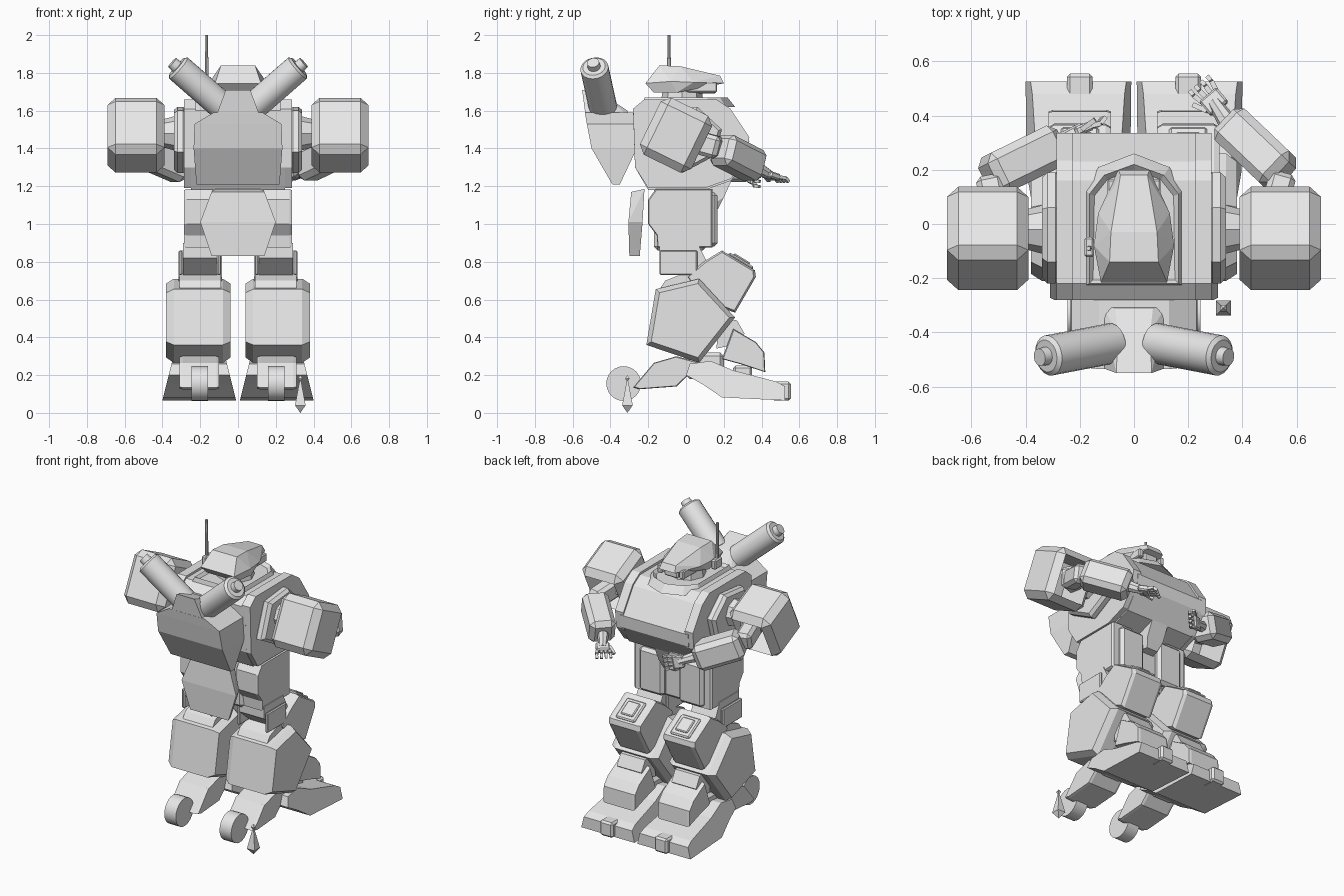
import bpy, bmesh, math
from mathutils import Vector, Matrix, Quaternion

if "Cube" in bpy.data.objects:
    bpy.data.objects.remove(bpy.data.objects["Cube"], do_unlink=True)

GREY = (0.8, 0.8, 0.8, 1)
armour = bpy.data.materials.new("grey_armour")
armour.diffuse_color = GREY
armour.use_nodes = True
armour.node_tree.nodes["Principled BSDF"].inputs["Base Color"].default_value = GREY


def finish(name, bm, smooth=False):
    bmesh.ops.recalc_face_normals(bm, faces=bm.faces[:])
    mesh = bpy.data.meshes.new(name)
    bm.to_mesh(mesh)
    bm.free()
    mesh.materials.append(armour)
    obj = bpy.data.objects.new(name, mesh)
    bpy.context.collection.objects.link(obj)
    if smooth:
        bpy.ops.object.select_all(action='DESELECT')
        obj.select_set(True)
        bpy.context.view_layer.objects.active = obj
        bpy.ops.object.shade_smooth_by_angle()


def box(name, centre, size, rot=Quaternion(), chamfer=0.0, cavity=0.0):
    """Chamfered block; cavity hollows it from its local +y face."""
    bm = bmesh.new()
    bmesh.ops.create_cube(bm, size=1, matrix=Matrix.Diagonal((*size, 1)))
    if chamfer:
        bmesh.ops.bevel(bm, geom=bm.edges[:], offset=chamfer, segments=1, affect='EDGES')
    if cavity:
        bm.normal_update()
        front = max(bm.faces, key=lambda f: f.normal.y)
        bmesh.ops.inset_region(bm, faces=[front], thickness=0.015, depth=-cavity)
    bm.transform(Matrix.Translation(centre) @ rot.to_matrix().to_4x4())
    finish(name, bm)


def beam(name, a, b, width, height, chamfer=0.0):
    a, b = Vector(a), Vector(b)
    box(name, (a + b) / 2, (width, (b - a).length, height),
        (b - a).to_track_quat('Y', 'Z'), chamfer)


def rod(name, a, b, r1, r2=None, sides=20, smooth=True):
    a, b = Vector(a), Vector(b)
    bm = bmesh.new()
    turn = (b - a).to_track_quat('Z', 'Y').to_matrix().to_4x4()
    bmesh.ops.create_cone(bm, cap_ends=True, segments=sides, radius1=r1,
                          radius2=r1 if r2 is None else r2, depth=(b - a).length,
                          matrix=Matrix.Translation((a + b) / 2) @ turn)
    finish(name, bm, smooth)


def hull(name, points, top_inset=0.0):
    bm = bmesh.new()
    for p in points:
        bm.verts.new(p)
    bmesh.ops.convex_hull(bm, input=bm.verts[:])
    bmesh.ops.dissolve_limit(bm, angle_limit=0.02, verts=bm.verts[:], edges=bm.edges[:])
    if top_inset:
        bm.normal_update()
        top = max(bm.faces, key=lambda f: f.calc_center_median().z)
        bmesh.ops.inset_region(bm, faces=[top], thickness=top_inset, depth=-top_inset)
    finish(name, bm)


def loft(name, rings):
    """Skin closed rings of equal length and cap both ends."""
    bm = bmesh.new()
    rows = [[bm.verts.new(p) for p in ring] for ring in rings]
    n = len(rows[0])
    for lo, hi in zip(rows, rows[1:]):
        for i in range(n):
            j = (i + 1) % n
            bm.faces.new((lo[i], lo[j], hi[j], hi[i]))
    bm.faces.new(rows[0])
    bm.faces.new(rows[-1])
    finish(name, bm)


def prism(name, profile, cx, half, chamfer=0.0, shrink=1.0):
    """Side profile (y, z) spread along x; half is a width or a function of z."""
    width = half if callable(half) else (lambda z: half)
    my = sum(p[0] for p in profile) / len(profile)
    mz = sum(p[1] for p in profile) / len(profile)
    steps = [(-1, 0, shrink), (-1, chamfer, 1), (1, chamfer, 1), (1, 0, shrink)]
    if not chamfer:
        steps = [steps[0], steps[-1]]
    loft(name, [[(cx + s * (width(z) - inset), my + (y - my) * k, mz + (z - mz) * k)
                 for y, z in profile] for s, inset, k in steps])


def both(points):
    return [(s * x, y, z) for x, y, z in points for s in (-1, 1)]


# Torso
prism("torso", [(-.27, 1.3), (-.28, 1.6), (-.22, 1.645), (.16, 1.645), (.23, 1.6), (.335, 1.44),
                (.33, 1.36), (.24, 1.23), (.1, 1.18), (-.2, 1.18)], 0, .25)
hull("collar", both([(.185, -.23, 1.62), (.185, .13, 1.62), (.13, .21, 1.62), (0, .26, 1.62),
                     (.165, -.22, 1.67), (.165, .11, 1.67), (.11, .18, 1.67), (0, .22, 1.67)]),
     top_inset=0.02)
hull("abdomen", both([(.06, .12, 1.3), (.06, .25, 1.25), (.06, .2, 1.14), (.04, .17, 1.08),
                      (.06, .1, 1.08)]))
box("waist", (0, -.03, 1.04), (.3, .28, .36), chamfer=.02)

# Backpack with a raised central ridge
loft("backpack", [[(-w, back, z), (w, back, z), (w, front, z), (-w, front, z)]
                  for z, w, back, front in ((1.21, .22, -.39, -.35), (1.4, .235, -.5, -.26),
                                            (1.53, .23, -.525, -.26), (1.59, .13, -.535, -.26))])
hull("backpack_ridge", both([(.065, -.55, 1.71), (.06, -.4, 1.66), (.07, -.31, 1.6),
                             (.12, -.53, 1.56), (.12, -.3, 1.56)]))

# Back skirt, a tilted hexagonal plate
hull("back_skirt", both([(.14, -.29, 1.17), (.2, -.305, 1.01), (.14, -.3, .83),
                         (.12, -.22, 1.185), (.17, -.23, 1.01), (.12, -.245, .83)]))

# Head
hull("head", both([(.09, -.14, 1.84), (.085, -.03, 1.835), (.05, .18, 1.785), (.148, -.08, 1.755),
                   (.132, .04, 1.75), (.122, -.215, 1.745), (.11, -.17, 1.695), (.058, .2, 1.745),
                   (.09, .08, 1.725), (.13, -.05, 1.695)]))
rod("neck", (0, -.02, 1.6), (0, -.02, 1.73), .12, .1, sides=8, smooth=False)
box("face_sensor", (0, .1, 1.72), (.1, .12, .06), chamfer=.008)
for s in (-1, 1):
    box("cheek", (s * .08, .06, 1.725), (.035, .21, .055), chamfer=.006)
box("antenna_base", (-.165, -.085, 1.735), (.035, .075, .065), chamfer=.008)
rod("antenna", (-.165, -.09, 1.72), (-.168, -.09, 2), .011, .008, sides=8)

for s, side in ((-1, "right_"), (1, "left_")):
    def at(x, y, z):
        return Vector((s * x, y, z))

    # Shoulder straps and side armour
    prism(side + "torso_strap", [(-.27, 1.3), (-.28, 1.61), (-.22, 1.66), (.16, 1.66), (.235, 1.61),
                                 (.335, 1.46), (.325, 1.35), (.24, 1.24), (.1, 1.19), (-.2, 1.19)],
          s * .255, .03)
    prism(side + "side_armour", [(-.22, 1.38), (-.14, 1.6), (.06, 1.62), (.19, 1.5), (.15, 1.36),
                                 (-.02, 1.27)], s * .305, .035, .02, .9)
    rod(side + "shoulder_joint", at(.3, -.02, 1.48), at(.45, -.02, 1.48), .1, .06, 8, smooth=False)

    # Launch tubes on the back
    tip, root = at(.315, -.485, 1.825), at(.08, -.44, 1.62)
    out = (tip - root).normalized()
    rod(side + "launcher_tube", root, tip, .075)
    rod(side + "launcher_collar", tip, tip + out * .012, .075, .06)
    rod(side + "launcher_cap", tip, tip + out * .045, .035, .032)

    # Hollow shoulder pad, open towards the forearm
    box(side + "shoulder_pad", at(.54, -.053, 1.47), (.3, .302, .335),
        Quaternion((1, 0, 0), math.radians(-26)), .042, cavity=.22)

    # Arm and hand; each arm has its own pose
    if s > 0:
        elbow, wrist, palm, reach, roll = ((.55, .18, 1.4), (.345, .375, 1.3), (.295, .45, 1.255),
                                           (-.05, .06, -.02), 0)
    else:
        elbow, wrist, palm, reach, roll = ((-.535, .17, 1.4), (-.28, .295, 1.29), (-.19, .35, 1.255),
                                           (-.075, .03, 0), math.pi / 2)
        reach = (.075, .03, -.015)
    wrist, palm, reach = Vector(wrist), Vector(palm), Vector(reach)
    beam(side + "upper_arm", at(.42, -.03, 1.48), at(.54, .04, 1.45), .12, .13, .02)
    beam(side + "elbow", at(.5, 0, 1.45), elbow, .1, .12, .02)
    beam(side + "forearm", elbow, wrist, .16, .17, .03)
    rod(side + "wrist", wrist, palm, .035, .025, 8)
    turn = reach.to_track_quat('Y', 'Z') @ Quaternion((0, 1, 0), roll)
    box(side + "palm", palm, (.085, .07, .035), turn, .008)
    for i in range(4):
        base = palm + turn @ Vector(((i - 1.5) * .023, .03, 0))
        knuckle = base + turn @ Vector(((i - 1.5) * .005, .035, .006))
        beam(side + "finger", base, knuckle, .018, .018)
        beam(side + "fingertip", knuckle, knuckle + turn @ Vector((0, .025, -.016)), .016, .016)
    beam(side + "thumb", palm + turn @ Vector((-.04, -.01, 0)),
         palm + turn @ Vector((-.065, .045, -.015)), .018, .018)

    # Hip skirts
    prism(side + "hip_skirt", [(-.2, 1.0), (-.2, 1.13), (-.16, 1.185), (.14, 1.185), (.14, .875),
                               (-.15, .875), (-.155, .94)], s * .205, .08, .012, .96)
    box(side + "front_skirt", at(.145, .14, 1.025), (.18, .055, .29), chamfer=.02)

    # Thigh and knee
    prism(side + "thigh", [(-.14, .82), (-.14, .9), (.06, .9), (.15, .72), (.06, .62), (.0, .7)],
          s * .2, .09)
    for x in (.1, .305):
        box(side + "thigh_bracket", at(x, -.04, .795), (.02, .2, .13), chamfer=.006)
    prism(side + "knee", [(.0, .72), (.1, .805), (.19, .86), (.365, .755), (.37, .72), (.26, .53),
                          (.08, .6)], s * .2, .115, .02, .93)
    slope = Quaternion((1, 0, 0), math.radians(-31))
    box(side + "knee_frame", at(.2, .29, .803), (.14, .15, .02), slope, .008)
    box(side + "knee_plate", at(.2, .293, .812), (.09, .1, .02), slope, .006)

    # Calf armour
    prism(side + "calf", [(-.16, .655), (.07, .71), (.26, .505), (.07, .265), (-.21, .36)],
          s * .21, .17, .04, .88)
    prism(side + "calf_top", [(-.15, .64), (-.11, .7), (.04, .76), (.12, .68), (.1, .55)],
          s * .2, .11)
    prism(side + "calf_link", [(.18, .5), (.27, .49), (.31, .42), (.25, .36), (.16, .34)], s * .2, .09)
    prism(side + "shin_guard", [(.25, .445), (.37, .375), (.415, .32), (.42, .215), (.3, .255),
                                (.19, .285)], s * .2, .115, .015, .95)

    # Foot, heel and wheel
    box(side + "ankle", at(.2, .1, .25), (.16, .2, .14), chamfer=.02)
    prism(side + "foot", [(.02, .26), (.13, .275), (.25, .225), (.48, .165), (.525, .14),
                          (.525, .066), (.19, .082), (.09, .15), (.0, .2)],
          s * .205, lambda z: .195 - (z - .066) * .25)
    box(side + "ankle_lamp", at(.2, .3, .215), (.08, .1, .07), chamfer=.012)
    box(side + "toe_block", at(.2, .505, .115), (.095, .1, .1), chamfer=.012)
    prism(side + "heel", [(-.28, .135), (-.17, .265), (-.05, .3), (.08, .265), (-.05, .14),
                          (-.25, .125)], s * .205, .105, .015, .95)
    rod(side + "heel_wheel", at(.16, -.33, .155), at(.245, -.33, .155), .092, sides=24)


# Small faceted spike beside the left heel
def spike(name, low, middle, high, r):
    hull(name, [(.33, -.31, low), (.33, -.31, high)] +
         [(.33 + i * r, -.31 + j * r, middle) for i in (-1, 1) for j in (-1, 1)])


spike("spike", 0, .04, .19, .028)
spike("spike_bead", .165, .182, .2, .012)
